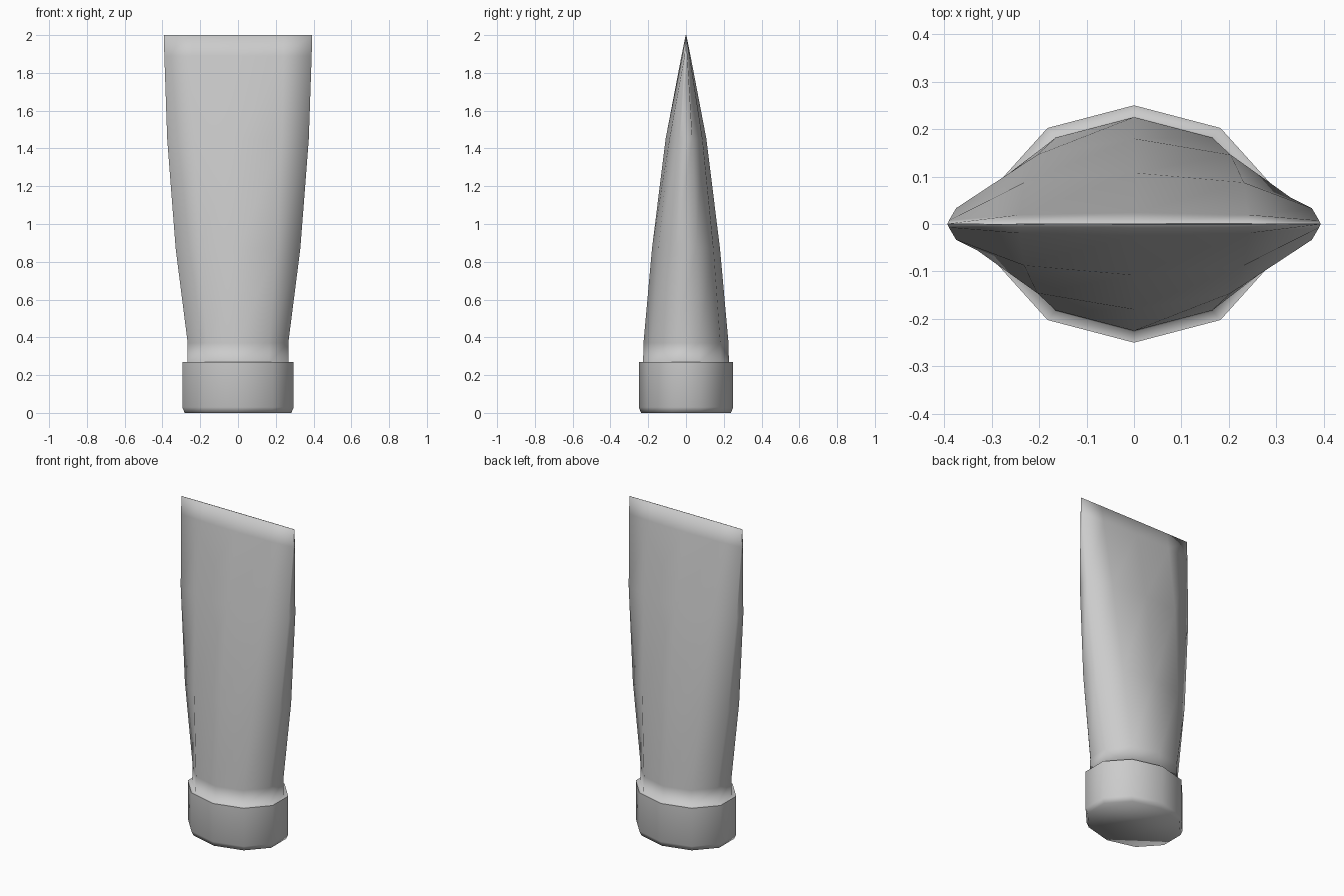
import bpy
import bmesh
from math import sin, cos, tau

cube = bpy.data.objects.get("Cube")
if cube:
    bpy.data.objects.remove(cube, do_unlink=True)

SIDES = 10

grey = bpy.data.materials.new("plain grey")
grey.use_nodes = True
colour = (0.6, 0.6, 0.6, 1)
grey.diffuse_color = colour
grey.node_tree.nodes["Principled BSDF"].inputs["Base Color"].default_value = colour


def loft(name, sections, close_start, close_end):
    """Join oval rings, each given as (z, x radius, y radius)."""
    bm = bmesh.new()
    rings = []
    for z, rx, ry in sections:
        angles = [tau * i / SIDES for i in range(SIDES)]
        rings.append([bm.verts.new((rx * sin(a), -ry * cos(a), z)) for a in angles])
    for low, high in zip(rings, rings[1:]):
        for i in range(SIDES):
            j = (i + 1) % SIDES
            bm.faces.new((low[i], low[j], high[j], high[i]))
    if close_start:
        bm.faces.new(rings[0][::-1])
    if close_end:
        bm.faces.new(rings[-1])
    for face in bm.faces:
        face.smooth = True
    mesh = bpy.data.meshes.new(name)
    bm.to_mesh(mesh)
    bm.free()
    mesh.materials.append(grey)
    obj = bpy.data.objects.new(name, mesh)
    bpy.context.collection.objects.link(obj)
    return obj


# Screw cap with a slightly rounded bottom rim
loft("cap", [(0, 0.297, 0.238), (0.03, 0.31, 0.25), (0.27, 0.31, 0.25)], True, False)

# Shoulder and tube, flattening into a crimped top edge
loft("tube_body", [
    (0.27, 0.31, 0.25),
    (0.27, 0.282, 0.227),
    (0.37, 0.28, 0.225),
    (0.87, 0.347, 0.18),
    (1.45, 0.394, 0.108),
    (1.89, 0.41, 0.024),
    (2.0, 0.413, 0.002),
], False, True)
